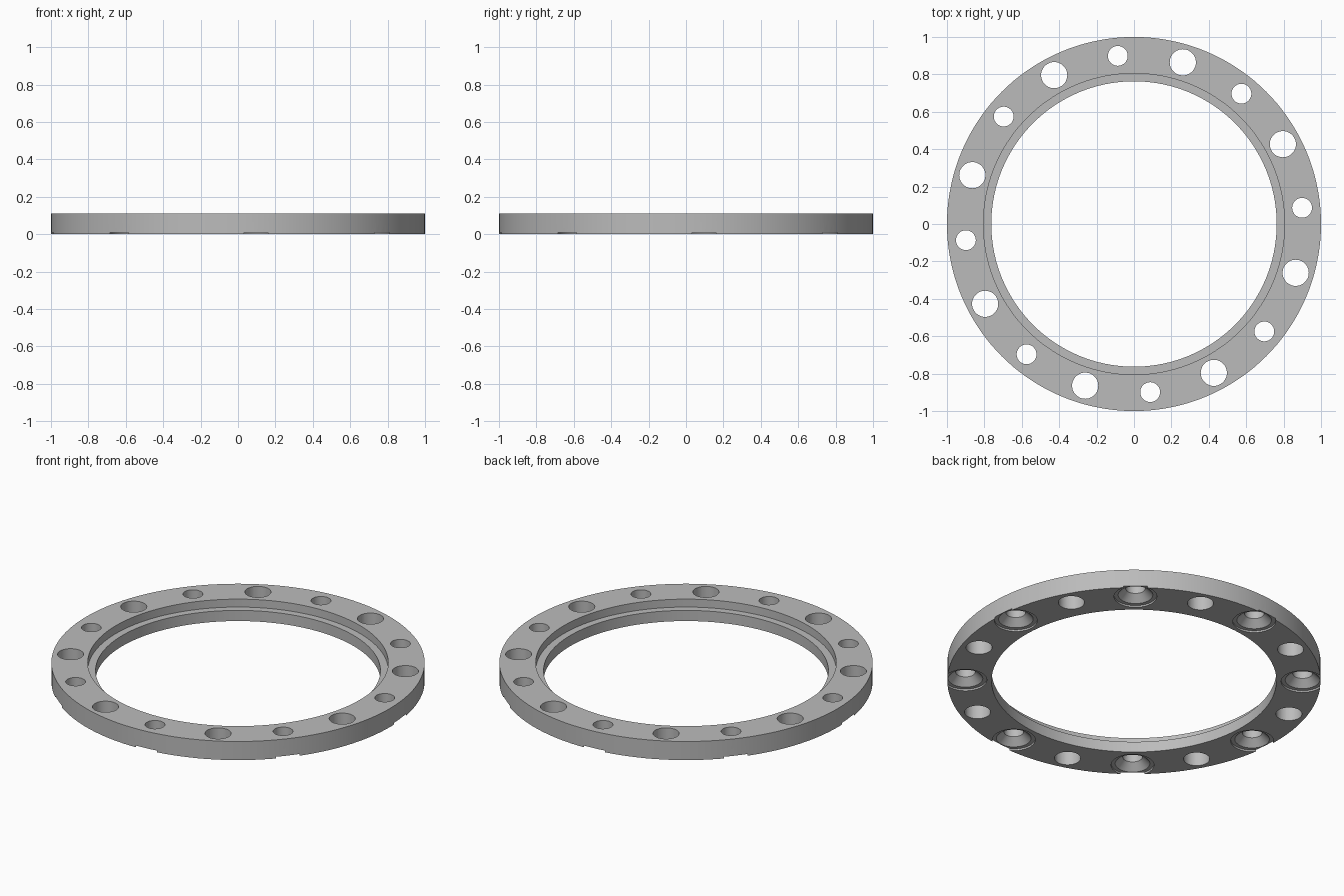
import bpy, bmesh
from math import sin, cos, pi, radians

cube = bpy.data.objects.get("Cube")
if cube:
    bpy.data.objects.remove(cube)

HEIGHT = 0.11
BOLT_R = 0.903

grey = bpy.data.materials.new("grey metal")
grey.use_nodes = True
colour = (0.5, 0.5, 0.5, 1)
grey.diffuse_color = colour
grey.node_tree.nodes["Principled BSDF"].inputs["Base Color"].default_value = colour


def lathe(bm, profile, sides, centre=(0, 0), closed=False):
    """Revolve (radius, z) points about a vertical axis at centre."""
    rings = []
    for r, z in profile:
        rings.append([bm.verts.new((centre[0] + r * cos(2 * pi * i / sides),
                                    centre[1] + r * sin(2 * pi * i / sides), z))
                      for i in range(sides)])
    pairs = list(zip(rings, rings[1:]))
    if closed:
        pairs.append((rings[-1], rings[0]))
    else:
        bm.faces.new(rings[0][::-1])
        bm.faces.new(rings[-1])
    for a, b in pairs:
        for i in range(sides):
            j = (i + 1) % sides
            bm.faces.new((a[i], a[j], b[j], b[i]))


def finish(bm, name):
    bmesh.ops.recalc_face_normals(bm, faces=bm.faces)
    mesh = bpy.data.meshes.new(name)
    bm.to_mesh(mesh)
    bm.free()
    mesh.materials.append(grey)
    obj = bpy.data.objects.new(name, mesh)
    bpy.context.collection.objects.link(obj)
    return obj


# Flange ring with a stepped bore
bm = bmesh.new()
lathe(bm, [(1, 0), (1, HEIGHT), (0.805, HEIGHT), (0.805, 0.063),
           (0.763, 0.063), (0.763, 0)], 144, closed=True)
ring = finish(bm, "flange_ring")

# Alternating plain holes and holes countersunk from below
plain = [(0.07, -0.1), (0.07, 0.3)]
countersunk = [(0.115, -0.1), (0.115, 0.01), (0.093, 0.01), (0.053, 0.05), (0.053, 0.3)]
bm = bmesh.new()
for k in range(8):
    for start, profile in ((28.2, plain), (5.5, countersunk)):
        a = radians(start + 45 * k)
        lathe(bm, profile, 40, (BOLT_R * cos(a), BOLT_R * sin(a)))
cutter = finish(bm, "hole_cutter")
cutter.hide_render = True

# Cut the holes, then drop the cutter
cut = ring.modifiers.new("holes", 'BOOLEAN')
cut.operation = 'DIFFERENCE'
cut.solver = 'EXACT'
cut.object = cutter
bpy.context.view_layer.objects.active = ring
ring.select_set(True)
bpy.ops.object.modifier_apply(modifier=cut.name)
bpy.data.objects.remove(cutter)

bpy.ops.object.shade_smooth_by_angle(angle=radians(30))
